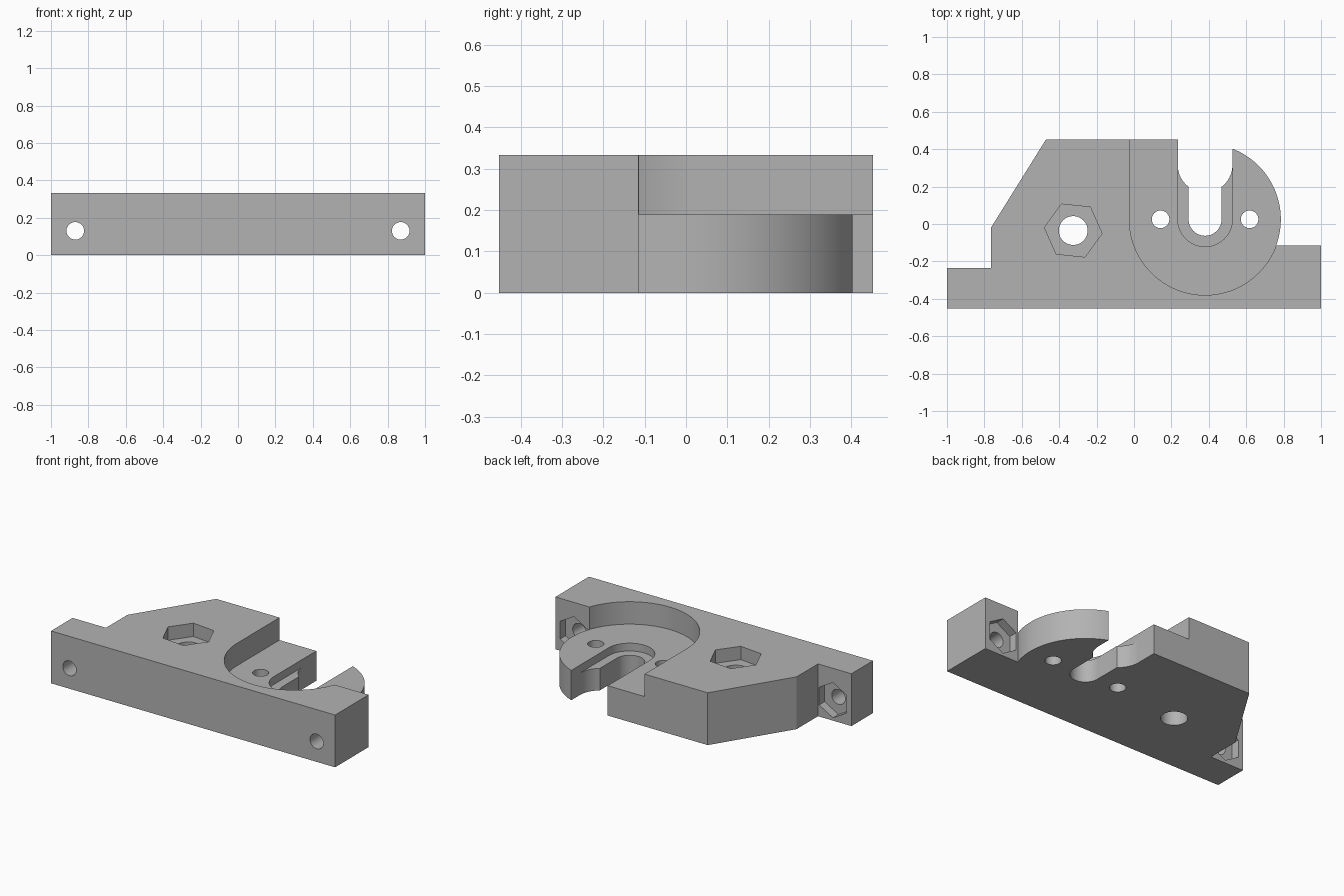
import bpy
import bmesh
from math import pi, cos, sin, radians
from mathutils import Matrix, Vector

cube = bpy.data.objects.get("Cube")
if cube:
    bpy.data.objects.remove(cube, do_unlink=True)

HEIGHT = 0.333
FLOOR = 0.19            # pocket floor
CX, CY, R = 0.38, 0.025, 0.405   # round seat

grey = bpy.data.materials.new("grey plastic")
grey.use_nodes = True
grey.diffuse_color = (0.45, 0.45, 0.45, 1)
grey.node_tree.nodes["Principled BSDF"].inputs["Base Color"].default_value = grey.diffuse_color


def arc(cx, cy, r, start, end, n):
    """Points on an arc, angles in degrees."""
    return [(cx + r * cos(radians(start + (end - start) * i / n)),
             cy + r * sin(radians(start + (end - start) * i / n))) for i in range(n + 1)]


def prism(name, points, z0, z1, matrix=None):
    """Extrude a flat outline from z0 to z1."""
    bm = bmesh.new()
    face = bm.faces.new([bm.verts.new((x, y, z0)) for x, y in points])
    ext = bmesh.ops.extrude_face_region(bm, geom=[face])
    top = [v for v in ext["geom"] if isinstance(v, bmesh.types.BMVert)]
    bmesh.ops.translate(bm, verts=top, vec=(0, 0, z1 - z0))
    if matrix:
        bm.transform(matrix)
    bmesh.ops.recalc_face_normals(bm, faces=bm.faces)
    mesh = bpy.data.meshes.new(name)
    bm.to_mesh(mesh)
    bm.free()
    mesh.materials.append(grey)
    obj = bpy.data.objects.new(name, mesh)
    bpy.context.scene.collection.objects.link(obj)
    return obj


def cut(body, cutter):
    """Subtract the cutter from the body and remove it."""
    cutter.hide_render = True
    mod = body.modifiers.new("cut", "BOOLEAN")
    mod.operation = "DIFFERENCE"
    mod.solver = "EXACT"
    mod.object = cutter
    bpy.context.view_layer.objects.active = body
    bpy.ops.object.modifier_apply(modifier=mod.name)
    bpy.data.objects.remove(cutter, do_unlink=True)


def circle(cx, cy, r, n=48, turn=0):
    return arc(cx, cy, r, turn, turn + 360, n)[:-1]


def slot(r, y):
    """Round-ended slot open towards the back."""
    return arc(CX, y, r, 180, 360, 32) + [(CX + r, 0.7), (CX - r, 0.7)]


# Main block with its side flanges and rounded seat
outline = [(-1, -0.452), (1, -0.452), (1, -0.115)]
outline += arc(CX, CY, R, -20.2, 80, 40)
outline += [(0.38, 0.453), (-0.47, 0.453), (-0.765, -0.02), (-0.765, -0.235), (-1, -0.235)]
block = prism("mount_block", outline, 0, HEIGHT)

# Round pocket, open to the back and side
pocket = arc(CX, CY, R, 180, 340, 64) + [(0.9, 0.02), (0.9, 0.7), (CX - R, 0.7)]
cut(block, prism("pocket_cutter", pocket, FLOOR, 0.5))

# Stepped slot
cut(block, prism("ledge_cutter", slot(0.146, CY), FLOOR - 0.05, 0.6))
cut(block, prism("narrow_slot_cutter", slot(0.088, CY), -0.1, 0.7))
cut(block, prism("wide_slot_cutter", slot(0.146, 0.315), -0.1, 0.7))

# Screw holes beside the slot
for side in (-1, 1):
    cut(block, prism("screw_cutter", circle(CX + side * 0.238, CY, 0.047), -0.1, 0.5))

# Large bolt hole with hexagonal recess
cut(block, prism("bolt_cutter", circle(-0.325, -0.035, 0.077), -0.1, 0.5))
cut(block, prism("hex_cutter", circle(-0.325, -0.035, 0.155, 6, -6), HEIGHT - 0.085, 0.5))

# Front bolt holes with nut recesses behind the flanges
to_front = Matrix.Rotation(pi / 2, 4, "X")     # outline y becomes z, depth becomes -y
for x, back in ((-0.87, -0.235), (0.87, -0.115)):
    cut(block, prism("flange_hole_cutter", circle(x, 0.13, 0.047), -back - 0.02, 0.6, to_front))
    cut(block, prism("flange_nut_cutter", circle(x, 0.13, 0.112, 6, 30),
                     -back - 0.03, -back + 0.055, to_front))

# Smooth round walls, sharp edges
bpy.ops.object.select_all(action="DESELECT")
block.select_set(True)
bpy.context.view_layer.objects.active = block
bpy.ops.object.shade_smooth_by_angle(angle=radians(25))
